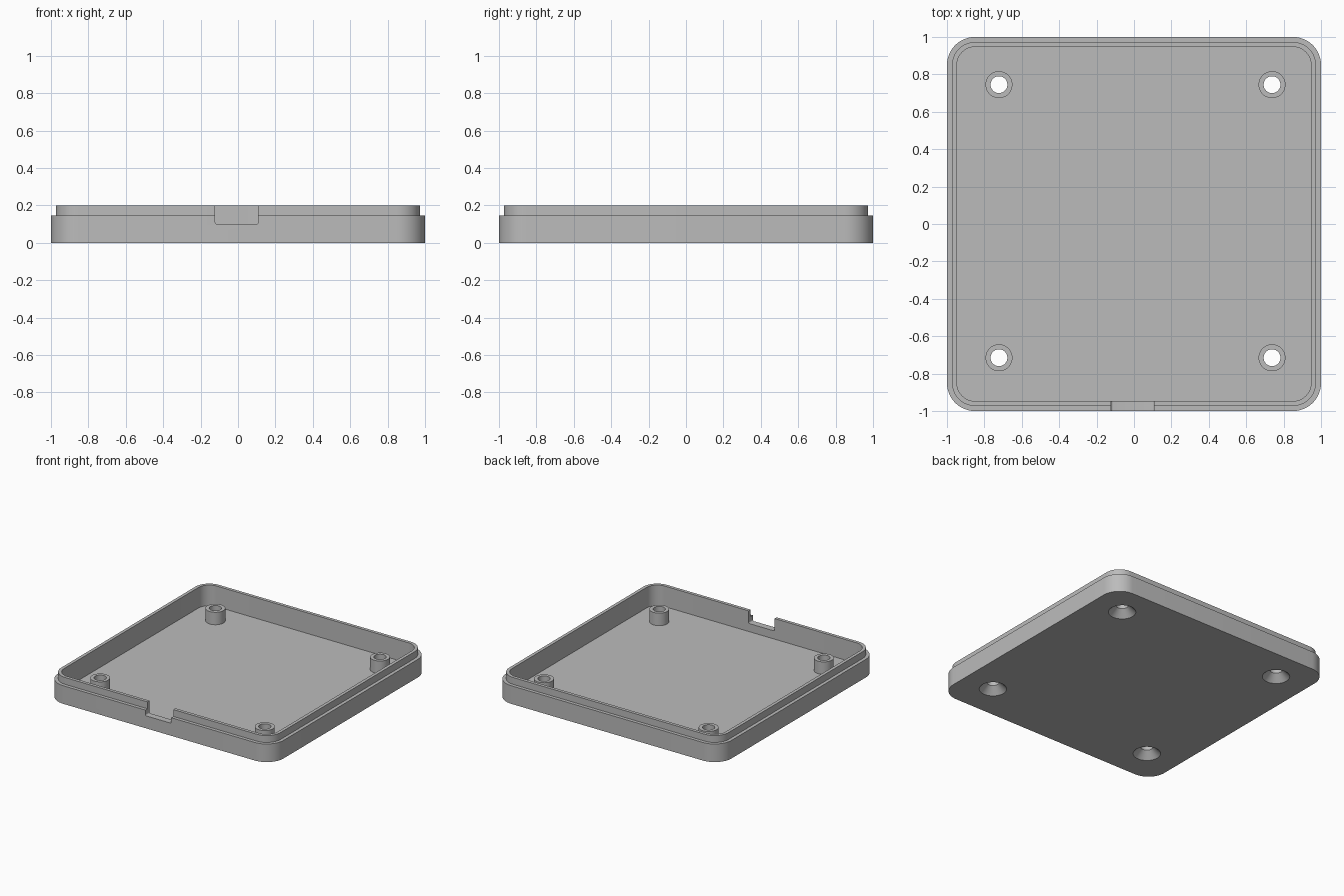
import bpy, bmesh, math

cube = bpy.data.objects.get("Cube")
if cube:
    bpy.data.objects.remove(cube, do_unlink=True)

FLOOR, STEP, TOP = 0.035, 0.145, 0.2
POST_TOP, POST_R, HOLE_R, SINK_R = 0.135, 0.072, 0.045, 0.1
POSTS = [(x, y) for x in (-0.722, 0.738) for y in (-0.715, 0.745)]

grey = bpy.data.materials.new("plain grey")
grey.use_nodes = True
grey.diffuse_color = (0.5, 0.5, 0.5, 1)
grey.node_tree.nodes["Principled BSDF"].inputs["Base Color"].default_value = (0.5, 0.5, 0.5, 1)


def rounded_square(half, radius, steps=12):
    pts = []
    for quarter in range(4):
        mid = math.radians(45 + 90 * quarter)
        cx = math.copysign(half - radius, math.cos(mid))
        cy = math.copysign(half - radius, math.sin(mid))
        for i in range(steps + 1):
            a = math.radians(90 * (quarter + i / steps))
            pts.append((cx + radius * math.cos(a), cy + radius * math.sin(a)))
    return pts


def circle(radius, cx, cy, sides=48):
    turn = 2 * math.pi / sides
    return [(cx + radius * math.cos(i * turn), cy + radius * math.sin(i * turn))
            for i in range(sides)]


def loft(bm, sections):
    """Closed solid through a stack of (outline, z) sections."""
    rings = [[bm.verts.new((x, y, z)) for x, y in pts] for pts, z in sections]
    for low, high in zip(rings, rings[1:]):
        for i in range(len(low)):
            j = (i + 1) % len(low)
            bm.faces.new((low[i], low[j], high[j], high[i]))
    bm.faces.new(rings[0][::-1])
    bm.faces.new(rings[-1])


def finish(bm, name):
    bmesh.ops.recalc_face_normals(bm, faces=bm.faces)
    mesh = bpy.data.meshes.new(name)
    bm.to_mesh(mesh)
    bm.free()
    mesh.materials.append(grey)
    obj = bpy.data.objects.new(name, mesh)
    bpy.context.collection.objects.link(obj)
    return obj


def combine(target, tool, operation):
    tool.hide_render = True
    bpy.ops.object.select_all(action='DESELECT')
    bpy.context.view_layer.objects.active = target
    target.select_set(True)
    mod = target.modifiers.new(operation.lower(), 'BOOLEAN')
    mod.operation, mod.solver, mod.object = operation, 'EXACT', tool
    bpy.ops.object.modifier_apply(modifier=mod.name)
    bpy.data.objects.remove(tool, do_unlink=True)


# Tray: outer wall, step, raised lip, then down the inside to the floor
outer = rounded_square(1.0, 0.15)
lip = rounded_square(0.973, 0.123)
inner = rounded_square(0.947, 0.097)
bm = bmesh.new()
loft(bm, [(outer, 0), (outer, STEP), (lip, STEP), (lip, TOP), (inner, TOP), (inner, FLOOR)])
tray = finish(bm, "case_tray")

# Screw posts rising from the floor
bm = bmesh.new()
for x, y in POSTS:
    loft(bm, [(circle(POST_R, x, y), FLOOR / 2), (circle(POST_R, x, y), POST_TOP)])
combine(tray, finish(bm, "screw_posts"), 'UNION')

# Through holes with countersinks underneath
bm = bmesh.new()
for x, y in POSTS:
    loft(bm, [(circle(SINK_R + 0.02, x, y), -0.02),
              (circle(HOLE_R, x, y), SINK_R - HOLE_R),
              (circle(HOLE_R, x, y), TOP)])
combine(tray, finish(bm, "hole_cutter"), 'DIFFERENCE')

# Port notch in the front wall, softened at its lower corners
bm = bmesh.new()
bmesh.ops.create_cube(bm, size=1)
bmesh.ops.scale(bm, vec=(0.23, 0.2, 0.2), verts=bm.verts)
bmesh.ops.translate(bm, vec=(-0.007, -1.0, 0.2), verts=bm.verts)
corners = [e for e in bm.edges if all(v.co.z < 0.15 for v in e.verts)
           and abs(e.verts[0].co.x - e.verts[1].co.x) < 0.01]
bmesh.ops.bevel(bm, geom=corners, offset=0.01, segments=4, profile=0.5, affect='EDGES')
combine(tray, finish(bm, "notch_cutter"), 'DIFFERENCE')

# Smooth curves, crisp edges
bpy.ops.object.select_all(action='DESELECT')
tray.select_set(True)
bpy.context.view_layer.objects.active = tray
bpy.ops.object.shade_smooth_by_angle(angle=math.radians(30))
